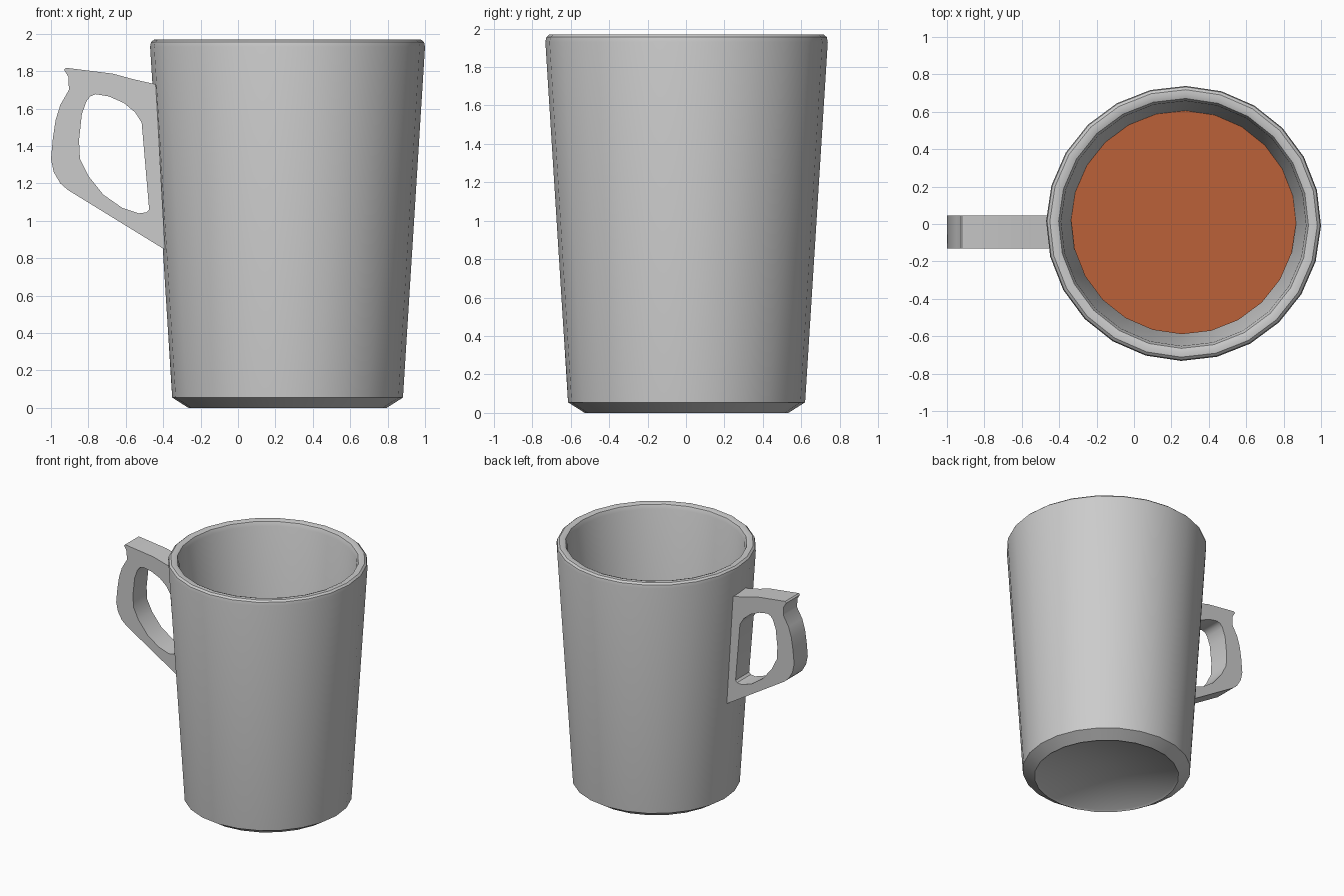
import bpy, bmesh, math

if "Cube" in bpy.data.objects:
    bpy.data.objects.remove(bpy.data.objects["Cube"])

CX, CY, SIDES, TURN = 0.265, 0.003, 24, math.radians(-1)


def smooth(obj, angle=35):
    bpy.ops.object.select_all(action='DESELECT')
    obj.select_set(True)
    bpy.context.view_layer.objects.active = obj
    bpy.ops.object.shade_smooth_by_angle(angle=math.radians(angle))


def lathe(name, profile):
    """Revolve (radius, z) points about the mug's axis; radius 0 makes a fan."""
    bm = bmesh.new()
    rings = []
    for r, z in profile:
        n = SIDES if r > 0 else 1
        rings.append([bm.verts.new((r * math.cos(TURN + math.tau * i / SIDES),
                                    r * math.sin(TURN + math.tau * i / SIDES), z))
                      for i in range(n)])
    for a, b in zip(rings, rings[1:]):
        for i in range(SIDES):
            j = (i + 1) % SIDES
            quad = [a[i % len(a)], a[j % len(a)], b[j % len(b)], b[i % len(b)]]
            bm.faces.new(list(dict.fromkeys(quad)))
    bmesh.ops.recalc_face_normals(bm, faces=bm.faces[:])
    mesh = bpy.data.meshes.new(name)
    bm.to_mesh(mesh)
    bm.free()
    obj = bpy.data.objects.new(name, mesh)
    obj.location = (CX, CY, 0)
    bpy.context.collection.objects.link(obj)
    return obj


# Mug body: hollow base, chamfer, tapered wall, rounded rim, inside
body = lathe("mug_body", [
    (0, 0.10), (0.515, 0.012), (0.53, 0), (0.617, 0.055),
    (0.735, 1.93), (0.73, 1.955), (0.715, 1.968), (0.69, 1.97),
    (0.668, 1.962), (0.655, 1.93), (0.535, 0.13), (0, 0.13)])
smooth(body)

# Drink surface
drink = bpy.data.materials.new("drink")
drink.diffuse_color = (0.5, 0.12, 0.04, 1)
drink.use_nodes = True
drink.node_tree.nodes["Principled BSDF"].inputs["Base Color"].default_value = drink.diffuse_color
bpy.ops.mesh.primitive_circle_add(vertices=SIDES, radius=0.602, fill_type='NGON',
                                  location=(CX, CY + 0.01, 1.15),
                                  rotation=(0, 0, TURN))
liquid = bpy.context.object
liquid.name = "drink_surface"
liquid.data.materials.append(drink)

# Handle: flat outline with a finger hole, extruded in y
outline = [(-0.44, 1.73), (-0.56, 1.757), (-0.67, 1.787), (-0.92, 1.818),
           (-0.93, 1.807), (-0.907, 1.77), (-0.904, 1.70), (-0.95, 1.62),
           (-0.975, 1.54), (-0.99, 1.44), (-1.0, 1.33), (-0.985, 1.26),
           (-0.95, 1.20), (-0.91, 1.165), (-0.39, 0.845)]
hole = [(-0.79, 1.665), (-0.76, 1.677), (-0.69, 1.665), (-0.61, 1.63),
        (-0.55, 1.58), (-0.515, 1.525), (-0.475, 1.06), (-0.49, 1.045),
        (-0.53, 1.04), (-0.62, 1.07), (-0.72, 1.14), (-0.80, 1.24),
        (-0.845, 1.33), (-0.85, 1.43), (-0.835, 1.57), (-0.81, 1.64)]
curve = bpy.data.curves.new("handle", 'CURVE')
curve.dimensions = '2D'
curve.fill_mode = 'BOTH'
curve.extrude = 0.0875
for pts in (outline, hole):
    spline = curve.splines.new('POLY')
    spline.points.add(len(pts) - 1)
    for p, (x, z) in zip(spline.points, pts):
        p.co = (x, z, 0, 1)
    spline.use_cyclic_u = True
handle = bpy.data.objects.new("handle", curve)
handle.location.y = -0.0425
handle.rotation_euler.x = math.pi / 2
bpy.context.collection.objects.link(handle)
bpy.ops.object.select_all(action='DESELECT')
handle.select_set(True)
bpy.context.view_layer.objects.active = handle
bpy.ops.object.convert(target='MESH')
handle = bpy.context.object
bm = bmesh.new()
bm.from_mesh(handle.data)
bmesh.ops.remove_doubles(bm, verts=bm.verts[:], dist=0.0005)
bmesh.ops.recalc_face_normals(bm, faces=bm.faces[:])
bm.to_mesh(handle.data)
bm.free()
smooth(handle)
